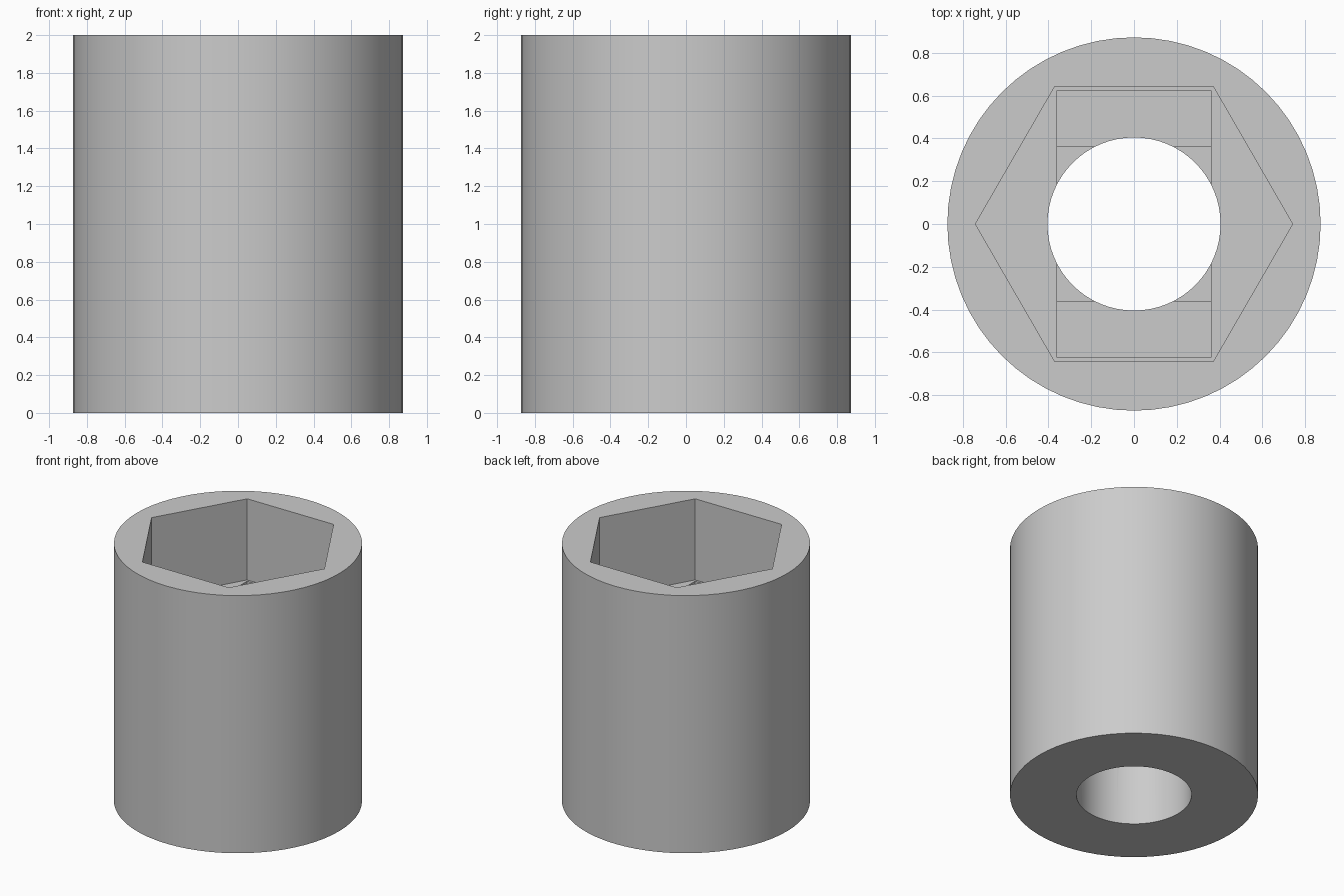
import bpy, math

cube = bpy.data.objects.get("Cube")
if cube:
    bpy.data.objects.remove(cube, do_unlink=True)

HEIGHT = 2.0
POCKET_FLOOR = 1.37   # floor of the hexagonal pocket
STEP = 0.05           # depth of each bridging step
HOLE_R = 0.405
SLOT_HALF = 0.36

grey = bpy.data.materials.new("plain grey")
grey.use_nodes = True
grey.diffuse_color = (0.6, 0.6, 0.6, 1)
grey.node_tree.nodes["Principled BSDF"].inputs["Base Color"].default_value = (0.6, 0.6, 0.6, 1)


def prism(name, sides, radius, bottom, top, turn=0.0):
    """Upright prism with its first corner on +x."""
    bpy.ops.mesh.primitive_cylinder_add(
        vertices=sides, radius=radius, depth=top - bottom,
        location=(0, 0, (bottom + top) / 2), rotation=(0, 0, turn))
    obj = bpy.context.object
    obj.name = name
    obj.data.materials.append(grey)
    return obj


def block(name, half_x, half_y, bottom, top):
    bpy.ops.mesh.primitive_cube_add(size=2, location=(0, 0, (bottom + top) / 2))
    obj = bpy.context.object
    obj.name = name
    obj.scale = (half_x, half_y, (top - bottom) / 2)
    obj.data.materials.append(grey)
    return obj


# Round body
body = prism("spacer_body", 64, 0.873, 0, HEIGHT)

# Through hole, two bridging steps and hexagonal nut pocket
cutters = [
    prism("through_hole", 64, HOLE_R, -0.1, HEIGHT + 0.1),
    block("bridge_square", SLOT_HALF, SLOT_HALF, POCKET_FLOOR - 2 * STEP, HEIGHT + 0.1),
    block("bridge_slot", SLOT_HALF, 0.625, POCKET_FLOOR - STEP, HEIGHT + 0.1),
    prism("nut_pocket", 6, 0.742, POCKET_FLOOR, HEIGHT + 0.1, math.radians(30)),
]

bpy.ops.object.select_all(action='DESELECT')
bpy.context.view_layer.objects.active = body
body.select_set(True)
for cutter in cutters:
    cut = body.modifiers.new(cutter.name, 'BOOLEAN')
    cut.operation = 'DIFFERENCE'
    cut.solver = 'EXACT'
    cut.object = cutter
    bpy.ops.object.modifier_apply(modifier=cut.name)
for cutter in cutters:
    bpy.data.objects.remove(cutter, do_unlink=True)

# Smooth round walls, crisp rims
bpy.ops.object.shade_smooth_by_angle(angle=math.radians(30))
